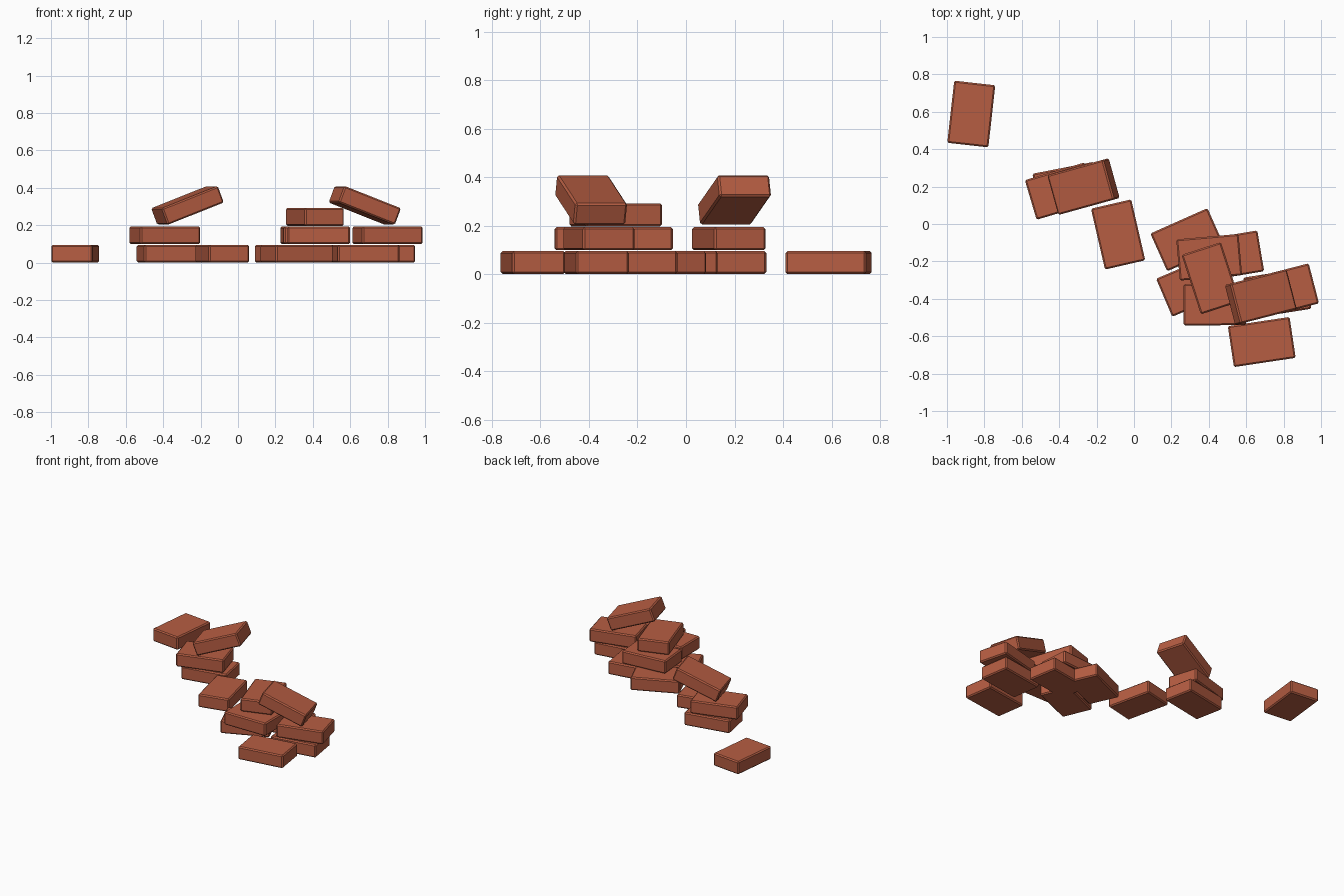
import bpy, math
from mathutils import Matrix, Vector

if "Cube" in bpy.data.objects:
    bpy.data.objects.remove(bpy.data.objects["Cube"])

L, W, H = 0.334, 0.221, 0.095   # brick size
PITCH = 0.0985                  # height of one course

clay = bpy.data.materials.new("brick_red")
clay.diffuse_color = (0.47, 0.11, 0.055, 1)
clay.use_nodes = True
clay.node_tree.nodes["Principled BSDF"].inputs["Base Color"].default_value = clay.diffuse_color


def brick(name, x, y, z, yaw, tilt=0):
    """Bevelled brick; a positive tilt lifts its +x end."""
    bpy.ops.mesh.primitive_cube_add(size=1)
    ob = bpy.context.object
    ob.name = name
    ob.data.transform(Matrix.Diagonal((L, W, H, 1)))
    ob.matrix_world = (Matrix.Translation(Vector((x, y - 0.004, z)))
                       @ Matrix.Rotation(math.radians(yaw), 4, 'Z')
                       @ Matrix.Rotation(math.radians(-tilt), 4, 'Y'))
    bev = ob.modifiers.new("worn_edges", 'BEVEL')
    bev.width = 0.008
    bev.segments = 1
    ob.data.materials.append(clay)


# flat bricks by course: x, y, yaw
courses = [
    [(-0.87, 0.592, 83.6), (-0.358, 0.196, 11), (-0.085, -0.052, 103),
     (0.285, -0.08, 24), (0.315, -0.325, 23), (0.513, -0.167, 9.5),
     (0.766, -0.366, 9), (0.683, -0.627, 8.5)],
    [(-0.392, 0.180, 16.5), (0.402, -0.174, 5), (0.432, -0.427, 0.3),
     (0.80, -0.355, 14.5)],
    [(0.411, -0.286, 108)],
]
for c, row in enumerate(courses):
    for i, (x, y, yaw) in enumerate(row):
        brick(f"course_{c + 1}_brick_{i + 1}", x, y, H / 2 + c * PITCH, yaw)

# loose bricks leaning on top
brick("leaning_brick_left", -0.27, 0.204, 0.306, 15.5, 21)
brick("leaning_brick_right", 0.678, -0.387, 0.306, 14.5, -21)
